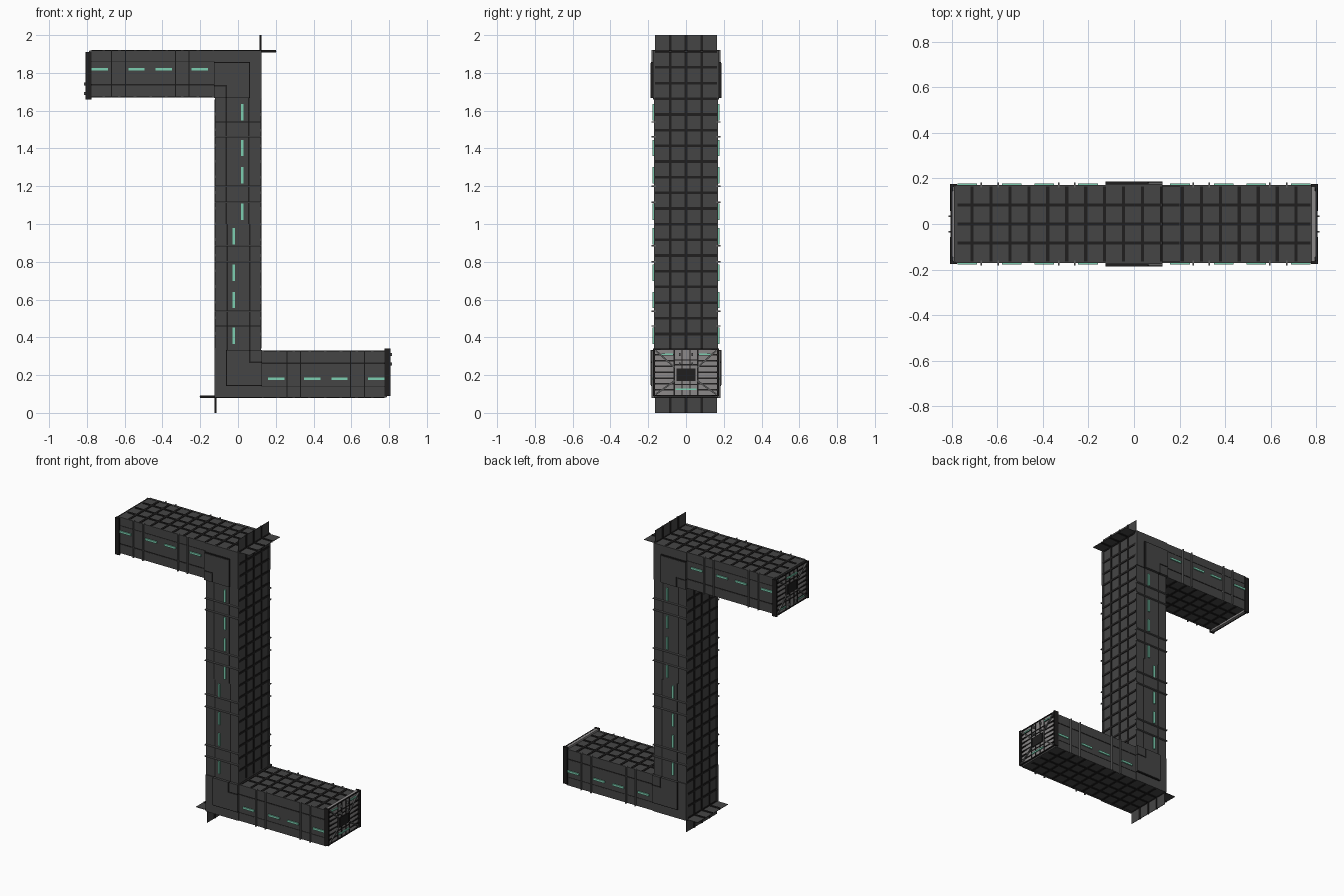
import bpy, bmesh, math
from mathutils import Vector, Matrix

if "Cube" in bpy.data.objects:
    bpy.data.objects.remove(bpy.data.objects["Cube"])

parts = {}
TURN = Matrix.Translation((0, 0, 2)) @ Matrix.Diagonal((-1, 1, -1, 1))  # half turn about y


def mat(name, r, g, b):
    m = bpy.data.materials.new(name)
    m.diffuse_color = (r, g, b, 1)
    m.use_nodes = True
    m.node_tree.nodes["Principled BSDF"].inputs["Base Color"].default_value = m.diffuse_color
    return m


PANEL = mat("dark_panel", 0.06, 0.06, 0.06)
SEAM = mat("black_seam", 0.014, 0.013, 0.013)
RIB = mat("rib_grey", 0.12, 0.12, 0.12)
LIGHT = mat("light_grey", 0.26, 0.25, 0.25)
TEAL = mat("teal_light", 0.2, 0.62, 0.44)


def prism(name, m, outline, shift, mirror=False):
    """Extrude an outline; always repeat with a half turn, optionally mirror in y."""
    bm = parts.setdefault(name, (bmesh.new(), m))[0]
    for my in ((1, -1) if mirror else (1,)):
        for t in (Matrix(), TURN):
            pts = [t @ Vector((p[0], p[1] * my, p[2])) for p in outline]
            d = t.to_3x3() @ Vector((shift[0], shift[1] * my, shift[2]))
            a = [bm.verts.new(p) for p in pts]
            b = [bm.verts.new(p + d) for p in pts]
            n = len(a)
            bm.faces.new(a)
            bm.faces.new(b[::-1])
            for i in range(n):
                bm.faces.new((a[i], b[i], b[(i + 1) % n], a[(i + 1) % n]))


def box(name, m, x, y, z, mirror=False):
    prism(name, m, [(x[0], y[0], z[0]), (x[1], y[0], z[0]), (x[1], y[1], z[0]), (x[0], y[1], z[0])],
          (0, 0, z[1] - z[0]), mirror)


W = 0.165   # half width of the duct
E = 0.12    # half thickness of the shaft
H = 0.004   # bar height
B = 0.007   # half bar width

# Main duct: arm, half of the shaft
box("duct_arm", PANEL, (-0.79, -E), (-W, W), (1.674, 1.916))
box("duct_shaft", PANEL, (-E, E), (-W, W), (1.0, 1.916))

# Overhanging corner fins
box("corner_fin_upright", PANEL, (E - 0.003, E), (-W, W), (1.916, 2.0))
box("corner_fin_flat", PANEL, (E, 0.203), (-W, W), (1.913, 1.916))


# Raised tile grid bars
def grid_flat(x0, x1, z0, z1, start):
    for y in (-0.083, 0, 0.083):
        box("tile_seams", SEAM, (x0, x1), (y - B, y + B), (z0, z1))
    x = start
    while x > x0 + 0.01:
        if x < x1:
            box("tile_seams", SEAM, (x - B, x + B), (-W, W), (z0, z1))
        x -= 0.083


def grid_upright(z0, z1, x0, x1, start):
    for y in (-0.083, 0, 0.083):
        box("tile_seams", SEAM, (x0, x1), (y - B, y + B), (z0, z1))
    z = start
    while z > z0 + 0.01:
        if z < z1:
            box("tile_seams", SEAM, (x0, x1), (-W, W), (z - B, z + B))
        z -= 0.083


grid_flat(-0.775, 0.2, 1.916, 1.916 + H, 0.12)
grid_flat(-0.775, -E, 1.674 - H, 1.674, -0.13)
grid_flat(E, 0.2, 1.913 - H, 1.913, 0.12)
grid_upright(0.34, 2.0, E, E + H, 1.912)
grid_upright(1.92, 2.0, E - 0.003 - H, E - 0.003, 1.9)

# Side wall panels, split lengthways by dark grooves
S = 0.17
for z0, z1 in ((1.672, 1.733), (1.741, 1.859), (1.863, 1.918)):
    box("arm_side_panel", PANEL, (-0.785, -0.125), (W - 0.01, S), (z0, z1), True)
for x0, x1 in ((-0.122, -0.066), (-0.058, 0.052), (0.06, 0.122)):
    box("shaft_side_panel", PANEL, (x0, x1), (W - 0.01, S), (1.0, 1.675), True)
box("side_grooves", SEAM, (-0.785, -0.125), (W, S - 0.002), (1.733, 1.741), True)
box("side_grooves", SEAM, (-0.785, -0.125), (W, S - 0.002), (1.859, 1.863), True)
for x in (-0.062, 0.056):
    box("side_grooves", SEAM, (x - 0.004, x + 0.004), (W, S - 0.002), (1.0, 1.675), True)


# Elbow plates: nested L shapes around the inner corner
def ell(name, m, o, i, y0, y1):
    a, b = -0.126, 1.668
    c, d = a + o, b + o
    e, f = a + i, b + i
    prism(name, m, [(c, y0, b), (c, y0, d), (a, y0, d), (a, y0, f), (e, y0, f), (e, y0, b)],
          (0, y1 - y0, 0), True)


ell("elbow_outer_plate", PANEL, 0.25, 0.19, W - 0.01, 0.176)
ell("elbow_middle_plate", PANEL, 0.184, 0.069, W - 0.01, 0.187)
ell("elbow_seam", SEAM, 0.19, 0.184, W, 0.184)
ell("elbow_seam", SEAM, 0.069, 0.061, W, 0.184)
box("elbow_inner_plate", PANEL, (-0.126, -0.065), (W - 0.01, 0.187), (1.668, 1.729), True)

# Thin ribs across the side walls
for x in (-0.67, -0.595, -0.33, -0.26):
    box("side_ribs", RIB, (x - 0.003, x + 0.003), (W - 0.005, 0.182), (1.67, 1.92), True)
for z in (1.54, 1.462, 1.2, 1.115):
    box("side_ribs", RIB, (-0.125, 0.125), (W - 0.005, 0.182), (z - 0.003, z + 0.003), True)

# Teal light strips
for x in (-0.732, -0.537, -0.393, -0.202):
    box("light_strips", TEAL, (x - 0.043, x + 0.043), (W, 0.177), (1.813, 1.827), True)
for z in (1.592, 1.403, 1.258, 1.065):
    box("light_strips", TEAL, (0.015, 0.029), (W, 0.177), (z - 0.043, z + 0.043), True)

# End cap, gently bowed (described at the lower right arm)
prism("end_cap", LIGHT, [(0.778, -0.17, 0.094), (0.793, -0.17, 0.094), (0.799, -0.1, 0.094),
                         (0.799, 0.1, 0.094), (0.793, 0.17, 0.094), (0.778, 0.17, 0.094)],
      (0, 0, 0.245))
box("end_frame", SEAM, (0.776, 0.808), (0.163, 0.176), (0.09, 0.342), True)
for z in (0.09, 0.334):
    box("end_frame", SEAM, (0.796, 0.804), (-0.165, 0.165), (z, z + 0.006))
for i in range(7):
    z = 0.122 + i * 0.031
    box("end_slats", SEAM, (0.79, 0.802), (0.062, 0.165), (z - 0.004, z + 0.004), True)
for y in (0.022, 0.062):
    box("end_slats", SEAM, (0.79, 0.803), (y - 0.003, y + 0.003), (0.094, 0.335), True)
for z in (0.15, 0.255, 0.28):
    box("end_slats", SEAM, (0.79, 0.802), (-0.062, 0.062), (z - 0.003, z + 0.003))
box("end_hatch", SEAM, (0.79, 0.806), (-0.05, 0.05), (0.17, 0.235))
box("end_lights", TEAL, (0.79, 0.806), (-0.055, 0.055), (0.12, 0.13))
box("end_lights", TEAL, (0.79, 0.806), (0.07, 0.13), (0.307, 0.315), True)

# Diagonal braces and small clips on the end cap
for (ya, za), (yb, zb) in (((0.06, 0.17), (0.16, 0.098)), ((0.06, 0.24), (0.16, 0.33))):
    n = Vector((0, zb - za, ya - yb)).normalized() * 0.004
    p, q = Vector((0.79, ya, za)), Vector((0.79, yb, zb))
    prism("end_braces", RIB, [p + n, q + n, q - n, p - n], (0.017, 0, 0), True)
for z in (0.26, 0.31):
    box("end_clips", RIB, (0.79, 0.814), (0.03, 0.038), (z - 0.008, z + 0.008), True)

# Turn every collected part into an object
for name, (bm, m) in parts.items():
    bmesh.ops.recalc_face_normals(bm, faces=bm.faces)
    me = bpy.data.meshes.new(name)
    bm.to_mesh(me)
    bm.free()
    me.materials.append(m)
    bpy.context.collection.objects.link(bpy.data.objects.new(name, me))
